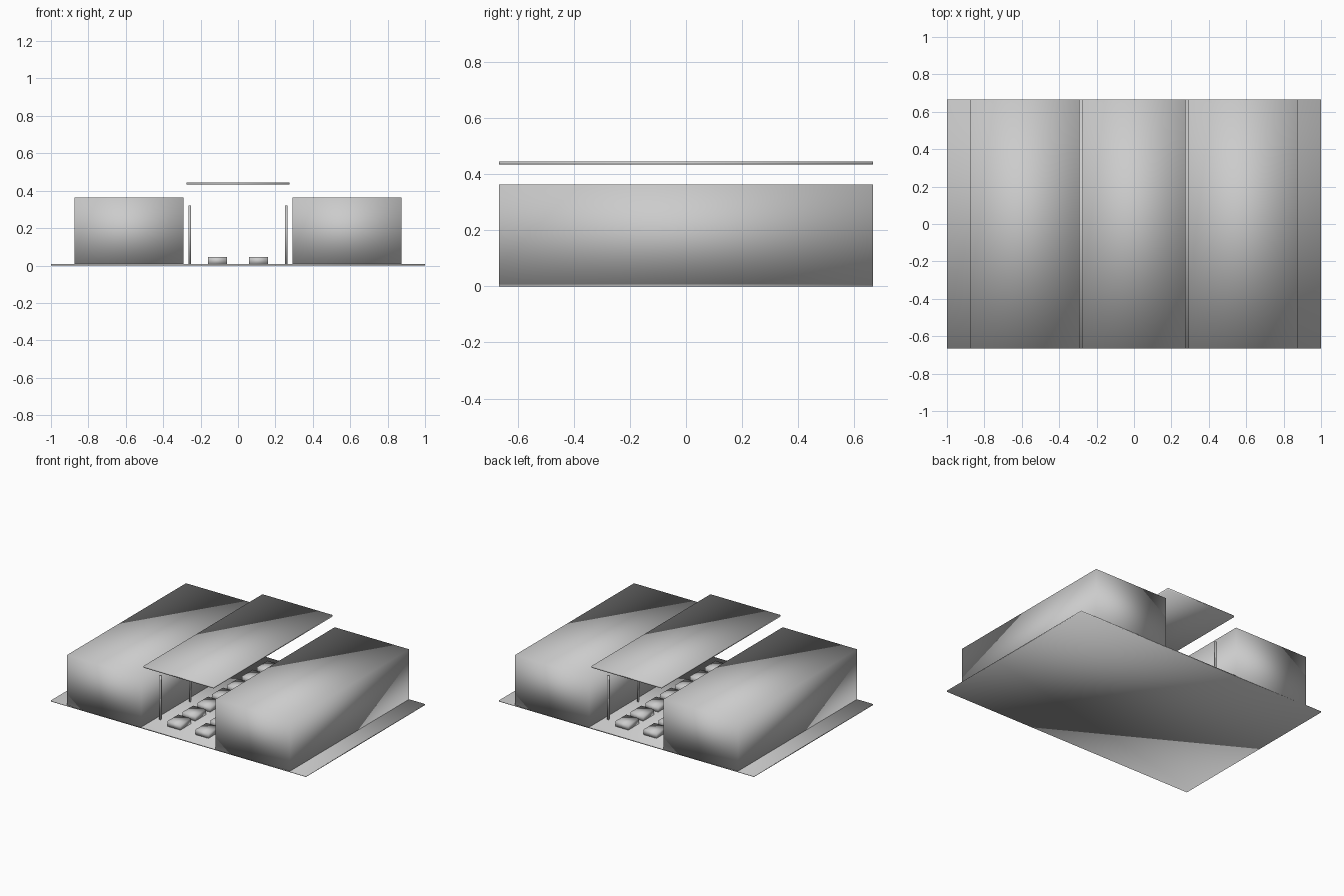
import bpy

if "Cube" in bpy.data.objects:
    bpy.data.objects.remove(bpy.data.objects["Cube"])

# one plain grey for the whole model
grey = bpy.data.materials.new("light_grey")
grey.diffuse_color = (0.6, 0.6, 0.6, 1)
grey.use_nodes = True
grey.node_tree.nodes["Principled BSDF"].inputs["Base Color"].default_value = grey.diffuse_color


def box(name, x, y, z):
    """Smooth-shaded box from (min, max) ranges."""
    bpy.ops.mesh.primitive_cube_add(size=1)
    ob = bpy.context.object
    ob.name = name
    ob.location = [(a + b) / 2 for a, b in (x, y, z)]
    ob.scale = [b - a for a, b in (x, y, z)]
    bpy.ops.object.transform_apply(location=True, rotation=True, scale=True)
    bpy.ops.object.shade_smooth()
    ob.data.materials.append(grey)
    return ob


DEPTH = 0.6667
FLOOR = 0.008

# floor slab and canopy roof
box("floor_slab", (-1, 1), (-DEPTH, DEPTH), (0, FLOOR))
box("canopy_roof", (-0.275, 0.275), (-DEPTH, DEPTH), (0.434, 0.445))

for side, label in ((-1, "left"), (1, "right")):
    def span(a, b):
        return tuple(sorted((side * a, side * b)))

    # long building block
    box(label + "_block", span(0.2915, 0.875), (-DEPTH, DEPTH), (0.004, 0.3625))

    # slim posts along the aisle
    for i in range(4):
        y = -0.5 + i / 3
        box(f"{label}_post_{i + 1}", span(0.252, 0.2645),
            (y - 0.00625, y + 0.00625), (0.004, 0.32))

    # row of low boxes
    for i in range(7):
        y = -0.5 + i / 6
        box(f"{label}_low_box_{i + 1}", span(0.06, 0.16),
            (y - 0.06, y + 0.06), (0.004, 0.0455))
